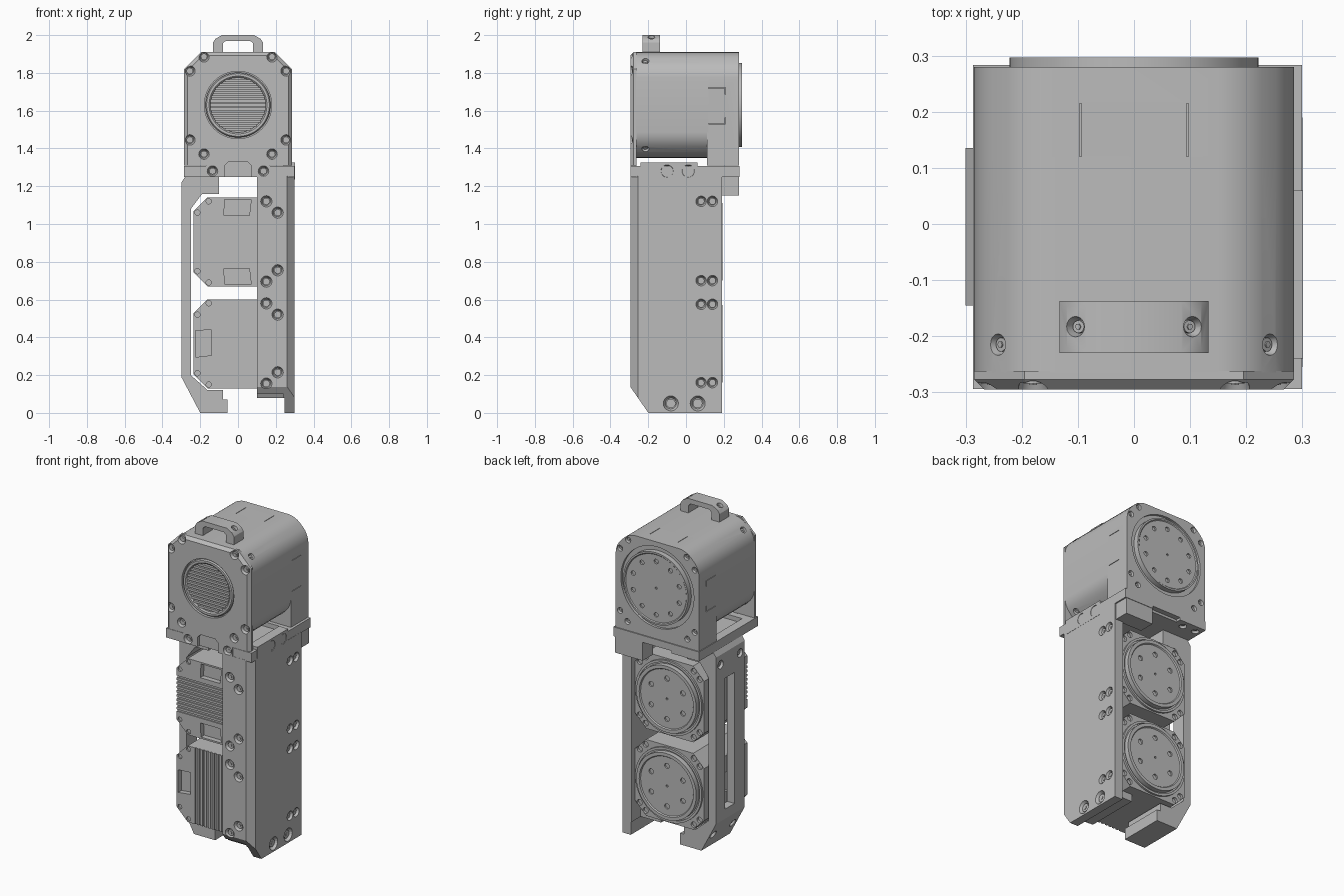
import bpy, bmesh, math
from mathutils import Matrix, Vector

if "Cube" in bpy.data.objects:
    bpy.data.objects.remove(bpy.data.objects["Cube"])

grey = bpy.data.materials.new("machined_grey")
grey.use_nodes = True
TONE = (0.5, 0.5, 0.5, 1)
grey.diffuse_color = TONE
grey.node_tree.nodes["Principled BSDF"].inputs["Base Color"].default_value = TONE


def finish(bm, name):
    bmesh.ops.recalc_face_normals(bm, faces=bm.faces)
    mesh = bpy.data.meshes.new(name)
    bm.to_mesh(mesh)
    bm.free()
    mesh.materials.append(grey)
    ob = bpy.data.objects.new(name, mesh)
    bpy.context.collection.objects.link(ob)
    return ob


def activate(ob):
    bpy.ops.object.select_all(action='DESELECT')
    ob.select_set(True)
    bpy.context.view_layer.objects.active = ob


def smooth(ob):
    activate(ob)
    bpy.ops.object.shade_smooth_by_angle(angle=math.radians(30))


def add_box(bm, x0, x1, y0, y1, z0, z1):
    m = Matrix.Translation(((x0 + x1) / 2, (y0 + y1) / 2, (z0 + z1) / 2))
    bmesh.ops.create_cube(bm, size=1, matrix=m @ Matrix.Diagonal((x1 - x0, y1 - y0, z1 - z0, 1)))


def add_cyl(bm, centre, axis, r, depth, seg=20, r2=None):
    q = Vector(axis).to_track_quat('Z', 'Y').to_matrix().to_4x4()
    bmesh.ops.create_cone(bm, cap_ends=True, segments=seg, radius1=r, radius2=r2 or r,
                          depth=depth, matrix=Matrix.Translation(centre) @ q)


def add_prism(bm, pts, axis, a, b):
    """Extrude a 2D outline along an axis (the outline uses the other two axes in order)."""
    def place(p, t):
        v = list(p)
        v.insert("xyz".index(axis), t)
        return v
    face = bm.faces.new([bm.verts.new(place(p, a)) for p in pts])
    out = bmesh.ops.extrude_face_region(bm, geom=[face])
    shift = Vector(place((0, 0), b - a))
    bmesh.ops.translate(bm, vec=shift, verts=[g for g in out["geom"] if isinstance(g, bmesh.types.BMVert)])


def round_corners(bm, offset):
    """Round the long edges running front to back, above the square foot."""
    edges = [e for e in bm.edges if e.verts[0].co.z > 1.33
             and abs(e.verts[0].co.y - e.verts[1].co.y) > 0.1]
    bmesh.ops.bevel(bm, geom=edges, offset=offset, segments=4, profile=0.5, affect='EDGES')


def lathe(name, profile, z, seg=64):
    """Turn (radius, y) points about the y axis."""
    bm = bmesh.new()
    vs = [bm.verts.new((r, y, z)) for r, y in profile]
    es = [bm.edges.new(e) for e in zip(vs, vs[1:])]
    bmesh.ops.spin(bm, geom=vs + es, cent=(0, 0, z), axis=(0, 1, 0), angle=math.tau, steps=seg)
    bmesh.ops.remove_doubles(bm, verts=bm.verts, dist=0.0002)
    return finish(bm, name)


def cut(ob, cutter):
    """Subtract the cutter bmesh from the object."""
    tool = finish(cutter, "cutter")
    tool.hide_render = True
    mod = ob.modifiers.new("cut", 'BOOLEAN')
    mod.operation, mod.solver, mod.object = 'DIFFERENCE', 'EXACT', tool
    mod.use_self = True
    activate(ob)
    bpy.ops.object.modifier_apply(modifier="cut")
    bpy.data.objects.remove(tool)


screws = bmesh.new()


def screw(bm, pos, axis, r=0.03):
    """Countersunk hole in the cutter, with a socket head sunk in it."""
    p, n = Vector(pos), Vector(axis).normalized()
    add_cyl(bm, p, n, r * 0.72, 0.044, 20, r * 1.28)
    add_cyl(screws, p - n * 0.017, n, r * 0.62, 0.012, 16)
    add_cyl(screws, p - n * 0.01, n, r * 0.3, 0.004, 6)


def octagon(w, z0, z1, c):
    return [(-w, z0 + c), (-w + c, z0), (w - c, z0), (w, z0 + c),
            (w, z1 - c), (w - c, z1), (-w + c, z1), (-w, z1 - c)]


FRONT, BACK, RIGHT = (0, -1, 0), (0, 1, 0), (1, 0, 0)
HEAD_Z = 1.63

# Head motor housing
bm = bmesh.new()
add_prism(bm, octagon(0.285, 1.35, 1.91, 0.09), 'y', -0.265, 0.12)
round_corners(bm, 0.045)
body = finish(bm, "head_housing")
c = bmesh.new()
for s in (-1, 1):
    for z, dz in ((1.87, 1), (1.39, -1)):
        screw(c, (s * 0.245, -0.215, z - 0.005 * dz), (s, 0, dz), 0.02)
cut(body, c)
smooth(body)

# Rear head block with square foot
bm = bmesh.new()
top = octagon(0.285, 1.31, 1.91, 0.09)[4:]
square_foot = [(-0.285, 1.31), (0.285, 1.31)]
add_prism(bm, square_foot + top, 'y', 0.11, 0.28)
round_corners(bm, 0.045)
rear = finish(bm, "head_rear_block")
c = bmesh.new()
add_cyl(c, (0, 0.29, HEAD_Z), BACK, 0.25, 0.05, 64)
for s in (-1, 1):
    # Latch outlines on the sides and top
    add_box(c, s * 0.094, s * 0.097, 0.115, 0.215, 1.9, 1.95)
    add_box(c, s * 0.06, s * 0.094, 0.115, 0.118, 1.9, 1.95)
    for t in (-1, 1):
        z = 1.625 + t * 0.095
        add_box(c, s * 0.275, s * 0.3, 0.115, 0.21, z - 0.0015, z + 0.0015)
        add_box(c, s * 0.275, s * 0.3, 0.207, 0.21, z - t * 0.035, z)
    for x, z in ((0.255, 1.42), (0.205, 1.365), (0.255, 1.805), (0.2, 1.87)):
        screw(c, (s * x, 0.28, z), BACK, 0.018)
cut(rear, c)
smooth(rear)
disc = lathe("head_output_disc", [(0, 0.25), (0.222, 0.25), (0.222, 0.297), (0.212, 0.297),
                                  (0.207, 0.292), (0, 0.292)], HEAD_Z)


def drill(ob, y, z, n, r, size):
    c = bmesh.new()
    for i in range(n):
        a = math.tau * (i + 0.5) / n
        add_cyl(c, (r * math.cos(a), y, z + r * math.sin(a)), BACK, size, 0.02, 14)
    add_cyl(c, (0, y, z), BACK, 0.007, 0.02, 10)
    cut(ob, c)
    smooth(ob)


drill(disc, 0.292, HEAD_Z, 10, 0.165, 0.014)

# Head front plate with bevelled rim and round grille
bm = bmesh.new()
outline = [(-0.285, 1.31), (-0.17, 1.31), (-0.17, 1.25), (0.17, 1.25), (0.17, 1.31), (0.285, 1.31)] + top
add_prism(bm, outline, 'y', -0.295, -0.262)
rim = [e for e in bm.edges if all(v.co.y < -0.29 for v in e.verts) and sum(v.co.z for v in e.verts) > 2.7]
bmesh.ops.bevel(bm, geom=rim, offset=0.018, segments=1, affect='EDGES')
plate = finish(bm, "head_front_plate")
c = bmesh.new()
add_cyl(c, (0, -0.3, HEAD_Z), FRONT, 0.178, 0.05, 64)
add_prism(c, [(-0.07, 1.2), (0.07, 1.2), (0.07, 1.31), (0.05, 1.33), (-0.05, 1.33), (-0.07, 1.31)], 'y', -0.35, -0.275)
for s in (-1, 1):
    for x, z in ((0.18, 1.885), (0.255, 1.81), (0.255, 1.445), (0.18, 1.37), (0.135, 1.28)):
        screw(c, (s * x, -0.295, z), FRONT, 0.028)
cut(plate, c)
smooth(plate)
smooth(lathe("grille_rim", [(0.145, -0.27), (0.145, -0.288), (0.153, -0.295), (0.166, -0.295),
                            (0.172, -0.288), (0.172, -0.27)], HEAD_Z))
bm = bmesh.new()
for i in range(-6, 7):
    z = i * 0.0215
    half = math.sqrt(0.146 ** 2 - z * z)
    add_box(bm, -half, half, -0.292, -0.27, HEAD_Z + z - 0.007, HEAD_Z + z + 0.007)
finish(bm, "grille_slats")

# Carry handle
bm = bmesh.new()
add_prism(bm, [(-0.133, 1.9), (-0.133, 1.96), (-0.12, 1.98), (-0.085, 2.0), (0.085, 2.0), (0.12, 1.98),
               (0.133, 1.96), (0.133, 1.9), (0.08, 1.9), (0.08, 1.955), (0.065, 1.97), (-0.065, 1.97),
               (-0.08, 1.955), (-0.08, 1.9)], 'y', -0.23, -0.137)
handle = finish(bm, "carry_handle")
c = bmesh.new()
for s in (-1, 1):
    screw(c, (s * 0.104, -0.183, 1.988), (s * 0.5, 0, 1), 0.018)
cut(handle, c)
smooth(handle)

# Mounting base below the head
bm = bmesh.new()
add_box(bm, -0.287, 0.299, -0.294, 0.283, 1.25, 1.308)
base = finish(bm, "head_base")
c = bmesh.new()
add_box(c, -0.23, 0.22, -0.22, 0.09, 1.28, 1.4)
add_box(c, -0.17, 0.17, -0.4, -0.263, 1.2, 1.4)
add_box(c, -0.1, 0.1, 0.25, 0.4, 1.2, 1.265)
for x in (-0.25, -0.16):
    screw(c, (x, 0.235, 1.25), (0, 0, -1), 0.022)
cut(base, c)
bm = bmesh.new()
add_box(bm, 0.1, 0.29, 0.18, 0.28, 1.15, 1.25)
finish(bm, "base_rear_lug")

# Right angled side panel with front flange
bm = bmesh.new()
add_prism(bm, [(0.1, -0.295), (0.26, -0.295), (0.3, -0.255), (0.3, 0.19), (0.24, 0.19),
               (0.24, -0.268), (0.1, -0.268)], 'z', 0, 1.255)
panel = finish(bm, "side_panel")
c = bmesh.new()
add_prism(c, [(-0.4, 0.29), (-0.4, -0.1), (-0.13, -0.1)], 'x', 0, 0.4)
add_box(c, 0, 0.245, -0.4, 0.4, -0.1, 0.08)
for x, zs in ((0.15, (1.12, 0.695, 0.58, 0.155)), (0.21, (1.06, 0.755, 0.52, 0.215))):
    for z in zs:
        screw(c, (x, -0.295, z), FRONT)
for z in (1.12, 0.7, 0.575, 0.16):
    for y in (0.08, 0.14):
        screw(c, (0.3, y, z), RIGHT, 0.028)
for y in (-0.08, 0.062):
    screw(c, (0.3, y, 0.05), RIGHT, 0.04)
cut(panel, c)
bm = bmesh.new()
add_box(bm, 0.24, 0.301, -0.24, 0.06, 1.235, 1.325)
tab = finish(bm, "side_panel_top_tab")
c = bmesh.new()
for y in (-0.1, 0.012):
    screw(c, (0.301, y, 1.28), RIGHT, 0.033)
cut(tab, c)
bm = bmesh.new()
add_prism(bm, [(-0.24, 0.08), (0.1, 0.08), (0.1, 0.125), (-0.265, 0.125)], 'x', 0.1, 0.26)
finish(bm, "side_panel_bottom_flange")

# Left slotted bracket with inward foot and top hook
bm = bmesh.new()
add_prism(bm, [(-0.3, 0.19), (-0.2, 0), (-0.055, 0), (-0.055, 0.07), (-0.08, 0.07), (-0.08, 0.12), (-0.16, 0.12),
               (-0.25, 0.2), (-0.25, 1.08), (-0.19, 1.16), (-0.1, 1.16), (-0.1, 1.25), (-0.28, 1.25),
               (-0.3, 1.22)], 'y', -0.145, 0.135)
bracket = finish(bm, "slotted_bracket")
c = bmesh.new()
add_box(c, -0.4, -0.24, -0.045, 0.045, 0.25, 1.06)
for y in (-0.1, 0.09):
    screw(c, (-0.3, y, 1.16), (-1, 0, 0), 0.026)
    screw(c, (-0.25, y, 0.095), (-0.19, 0, -0.1), 0.026)
cut(bracket, c)


# Two finned drive motors, the lower one turned a quarter
def motor(name, z, turn):
    bm = bmesh.new()
    add_prism(bm, octagon(0.236, -0.236, 0.236, 0.075), 'y', -0.262, 0.16)
    ob = finish(bm, name)
    c = bmesh.new()
    for i in range(-4, 5):
        add_box(c, -0.3, 0.3, -0.3, -0.255, i * 0.026 - 0.006, i * 0.026 + 0.006)
    for s in (-1, 1):
        add_prism(c, [(-0.075, s * 0.14), (0.06, s * 0.14), (0.07, s * 0.226), (-0.07, s * 0.226)], 'y', -0.3, -0.23)
        add_box(c, -0.06, 0.06, -0.1, 0.05, s * 0.225, s * 0.26)
        for t in (-1, 1):
            for a, b in ((0.215, 0.155), (0.155, 0.215)):
                add_cyl(c, (s * a, -0.262, t * b), FRONT, 0.014, 0.02, 14)
            add_cyl(c, (s * 0.205, 0.16, t * 0.165), BACK, 0.018, 0.03, 14)
            add_cyl(c, (s * 0.165, 0.16, t * 0.205), BACK, 0.018, 0.03, 14)
    cut(ob, c)
    ob.data.transform(Matrix.Translation((0, 0, z)) @ Matrix.Rotation(turn, 4, 'Y'))
    rotor = lathe(name + "_output_disc", [(0, 0.15), (0.228, 0.15), (0.228, 0.172), (0.214, 0.172), (0.214, 0.164),
                  (0.205, 0.164), (0.205, 0.193), (0.185, 0.193), (0.18, 0.186), (0, 0.186)], z)
    drill(rotor, 0.186, z, 6, 0.125, 0.016)


motor("upper_motor", 0.905, 0)
motor("lower_motor", 0.365, math.pi / 2)
finish(screws, "screw_heads")
